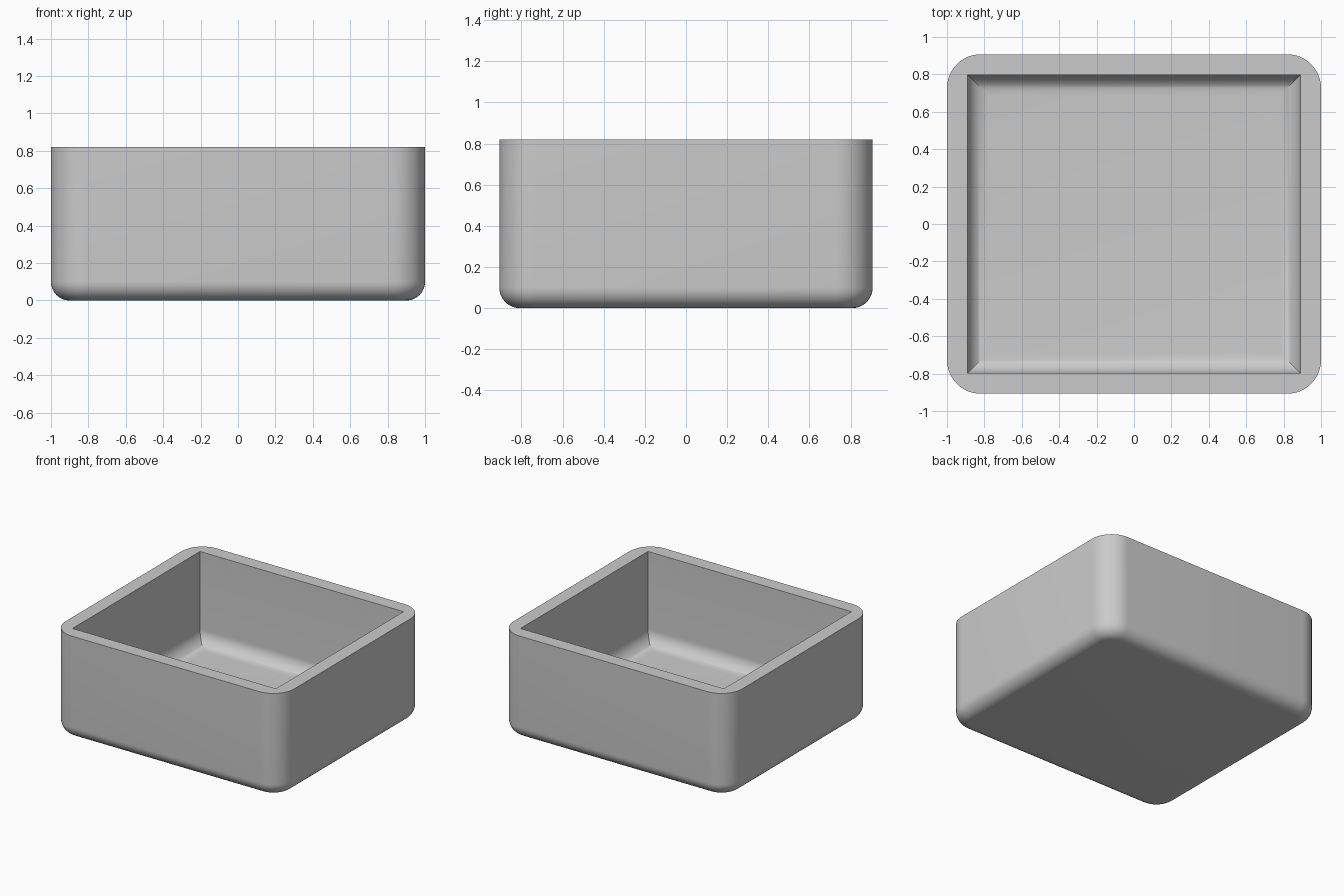
import bpy
import bmesh
from math import sin, cos, pi, radians

cube = bpy.data.objects.get("Cube")
if cube:
    bpy.data.objects.remove(cube, do_unlink=True)

HALF_X, HALF_Y, HEIGHT = 1.0, 0.907, 0.82
CORNER, EDGE = 0.18, 0.10             # outer upright and bottom rounding
WALL, FLOOR, COVE = 0.11, 0.10, 0.11  # cavity wall, floor and floor rounding
STEPS = 12

grey = bpy.data.materials.new("plain grey")
grey.use_nodes = True
colour = (0.6, 0.6, 0.6, 1)
grey.diffuse_color = colour
grey.node_tree.nodes["Principled BSDF"].inputs["Base Color"].default_value = colour

bm = bmesh.new()


def ring(hx, hy, z, radius=0):
    """Counter-clockwise rectangle, with arcs at its corners if radius is set."""
    verts = []
    for i, (sx, sy) in enumerate([(1, 1), (-1, 1), (-1, -1), (1, -1)]):
        for k in range(STEPS + 1 if radius else 1):
            a = (i + k / STEPS) * pi / 2
            verts.append(bm.verts.new((sx * (hx - radius) + radius * cos(a),
                                       sy * (hy - radius) + radius * sin(a), z)))
    return verts


def skin(rings):
    """Join neighbouring rings with quads."""
    for low, high in zip(rings, rings[1:]):
        for i in range(len(low)):
            j = (i + 1) % len(low)
            bm.faces.new((low[i], low[j], high[j], high[i]))


# Outer shell: rounded bottom edge, then straight walls
outer = []
for k in range(STEPS + 1):
    a = k / STEPS * pi / 2
    inset = EDGE * (1 - sin(a))
    outer.append(ring(HALF_X - inset, HALF_Y - inset, EDGE * (1 - cos(a)), CORNER - inset))
outer.append(ring(HALF_X, HALF_Y, HEIGHT, CORNER))
skin(outer)
bm.faces.new(outer[0][::-1])

# Cavity: sharp upright corners, coved into the floor
ix, iy = HALF_X - WALL, HALF_Y - WALL
inner = [ring(ix, iy, HEIGHT)]
for k in range(STEPS + 1):
    a = k / STEPS * pi / 2
    inset = COVE * (1 - cos(a))
    inner.append(ring(ix - inset, iy - inset, FLOOR + COVE * (1 - sin(a))))
skin(inner)
bm.faces.new(inner[-1])

# Flat rim: a fan at each corner and a strip along each side
top, lip, n = outer[-1], inner[0], STEPS + 1
for c in range(4):
    for k in range(STEPS):
        bm.faces.new((top[c * n + k], top[c * n + k + 1], lip[c]))
    d = (c + 1) % 4
    bm.faces.new((top[c * n + STEPS], top[d * n], lip[d], lip[c]))

bmesh.ops.recalc_face_normals(bm, faces=bm.faces)
mesh = bpy.data.meshes.new("open_box")
bm.to_mesh(mesh)
bm.free()
mesh.materials.append(grey)

box = bpy.data.objects.new("open_box", mesh)
bpy.context.collection.objects.link(box)
bpy.context.view_layer.objects.active = box
box.select_set(True)
bpy.ops.object.shade_smooth_by_angle(angle=radians(30))
